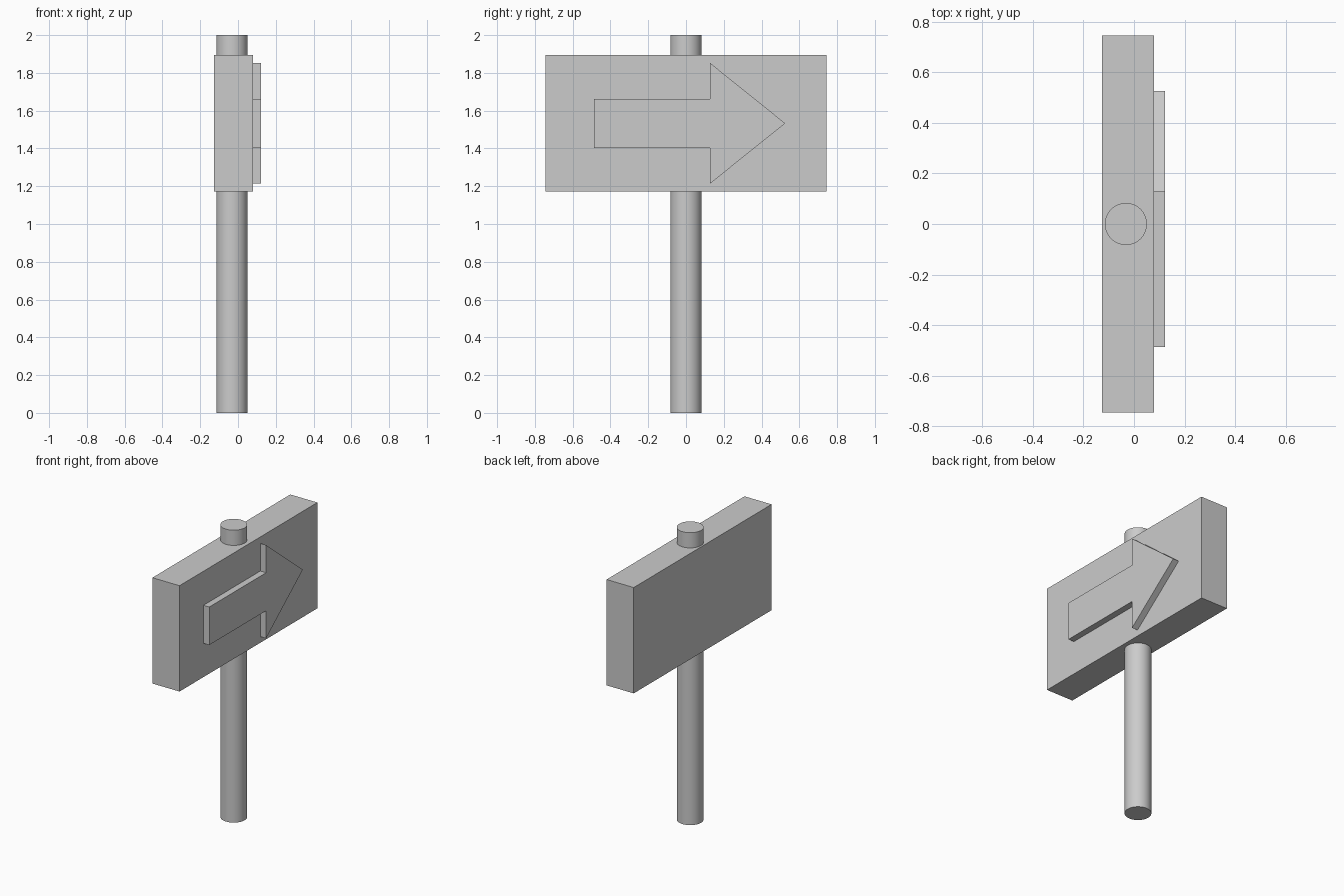
import bpy, bmesh

if "Cube" in bpy.data.objects:
    bpy.data.objects.remove(bpy.data.objects["Cube"])


def prism(name, outline, x0, x1):
    """Extrude a (y, z) outline along x from x0 to x1."""
    bm = bmesh.new()
    face = bm.faces.new([bm.verts.new((x0, y, z)) for y, z in outline])
    out = bmesh.ops.extrude_face_region(bm, geom=[face])
    for v in out["geom"]:
        if isinstance(v, bmesh.types.BMVert):
            v.co.x = x1
    bmesh.ops.recalc_face_normals(bm, faces=bm.faces)
    mesh = bpy.data.meshes.new(name)
    bm.to_mesh(mesh)
    bm.free()
    obj = bpy.data.objects.new(name, mesh)
    bpy.context.collection.objects.link(obj)
    return obj


# Round post running through the board
bpy.ops.mesh.primitive_cylinder_add(vertices=48, radius=0.083, depth=2.0,
                                    location=(-0.032, 0, 1.0))
bpy.context.object.name = "post"
bpy.ops.object.shade_smooth_by_angle()

# Sign board
W, BOTTOM, TOP = 0.745, 1.172, 1.896
prism("sign_board", [(-W, BOTTOM), (W, BOTTOM), (W, TOP), (-W, TOP)], -0.126, 0.079)

# Raised arrow: upper half outline mirrored about its centre line
MID = 1.533
half = [(-0.486, 0.13), (0.128, 0.13), (0.128, 0.319)]
outline = [(y, MID + h) for y, h in half] + [(0.525, MID)]
outline += [(y, MID - h) for y, h in reversed(half)]
prism("arrow", outline, 0.07, 0.123)
